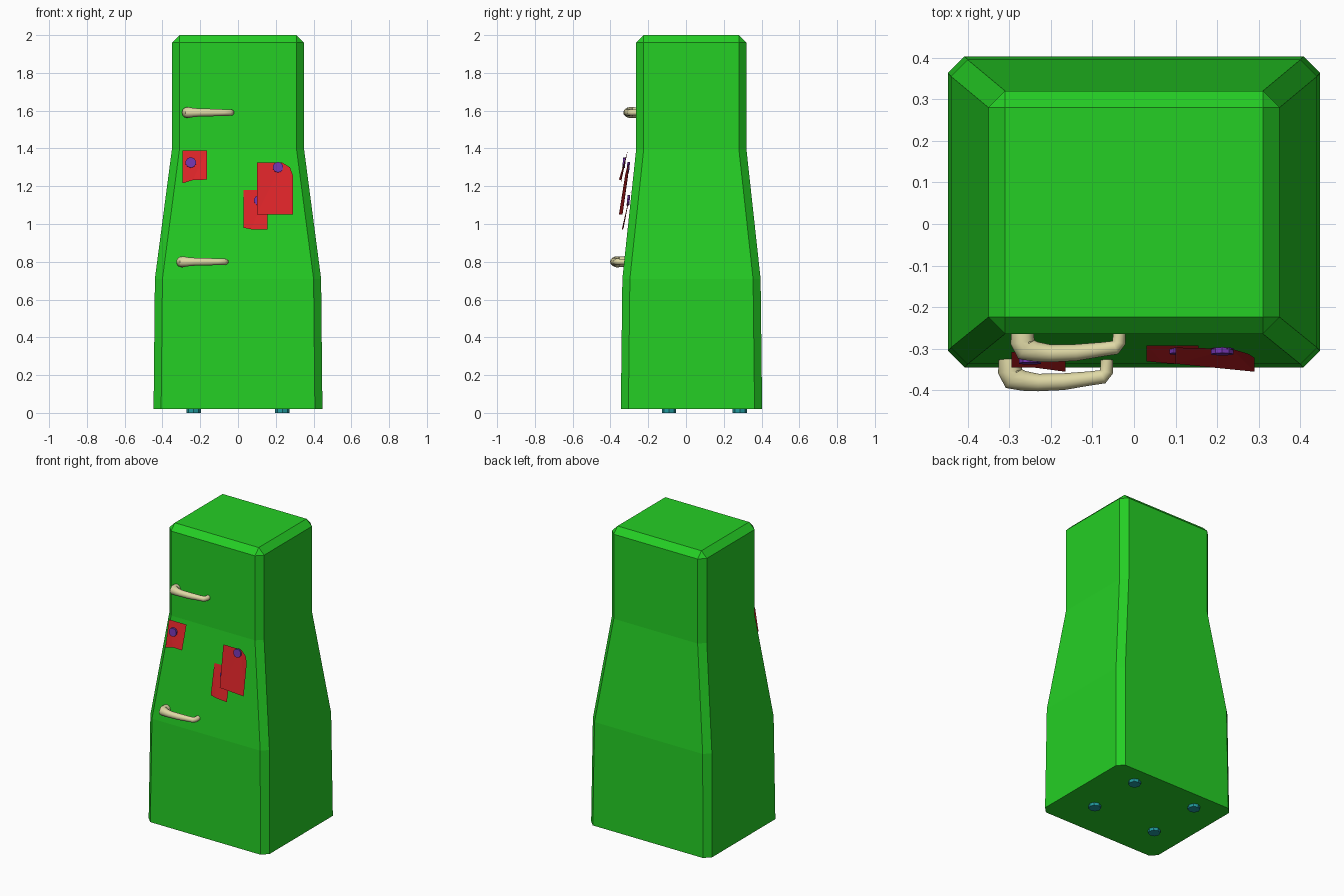
import bpy
import bmesh
import math

cube = bpy.data.objects.get("Cube")
if cube:
    bpy.data.objects.remove(cube, do_unlink=True)


def material(name, rgb):
    m = bpy.data.materials.new(name)
    m.use_nodes = True
    m.diffuse_color = (*rgb, 1)
    m.node_tree.nodes["Principled BSDF"].inputs["Base Color"].default_value = (*rgb, 1)
    return m


GREEN = material("green enamel", (0.018, 0.62, 0.018))
RED = material("red paper", (0.72, 0.018, 0.022))
PURPLE = material("purple magnet", (0.17, 0.035, 0.42))
BONE = material("ivory handle", (0.74, 0.69, 0.38))
TEAL = material("teal rubber", (0.015, 0.32, 0.34))


def finish(name, bm, mat):
    me = bpy.data.meshes.new(name)
    bm.to_mesh(me)
    bm.free()
    me.materials.append(mat)
    ob = bpy.data.objects.new(name, me)
    bpy.context.collection.objects.link(ob)
    return ob


def cylinder(name, mat, centre, radius, depth, sides, tilt=0.0):
    bpy.ops.mesh.primitive_cylinder_add(vertices=sides, radius=radius, depth=depth,
                                        location=centre, rotation=(tilt, 0, 0))
    ob = bpy.context.object
    ob.name = name
    ob.data.materials.append(mat)


# Cabinet: chamfered rectangles lofted upward (z, half width, front y, back y)
CHAMFER = 0.04
sections = [(0.02, 0.447, -0.345, 0.403), (0.71, 0.44, -0.337, 0.395),
            (1.395, 0.35, -0.264, 0.32), (1.96, 0.35, -0.264, 0.32)]
bm = bmesh.new()
rings = []
for z, w, front, back in sections:
    c = CHAMFER
    outline = [(-w + c, front), (w - c, front), (w, front + c), (w, back - c),
               (w - c, back), (-w + c, back), (-w, back - c), (-w, front + c)]
    rings.append([bm.verts.new((x, y, z)) for x, y in outline])
for low, high in zip(rings, rings[1:]):
    for i in range(8):
        j = (i + 1) % 8
        bm.faces.new((low[i], low[j], high[j], high[i]))
bm.faces.new(rings[0][::-1])
# Bevelled top: four slopes, four corner triangles, one lid
z, w, front, back = sections[-1]
w, front, back = w - CHAMFER, front + CHAMFER, back - CHAMFER
lid = [bm.verts.new((x, y, z + CHAMFER))
       for x, y in ((-w, front), (w, front), (w, back), (-w, back))]
top = rings[-1]
for k in range(4):
    n = (k + 1) % 4
    bm.faces.new((top[2 * k], top[2 * k + 1], lid[n], lid[k]))
    bm.faces.new((top[2 * k + 1], top[(2 * k + 2) % 8], lid[n]))
bm.faces.new(lid)
bmesh.ops.recalc_face_normals(bm, faces=bm.faces)
finish("cabinet", bm, GREEN)

# Feet
for x, side in ((-0.235, "right"), (0.235, "left")):
    for y, end in ((-0.09, "front"), (0.285, "back")):
        cylinder(f"{end}_{side}_foot", TEAL, (x, y, 0.0125), 0.038, 0.025, 8)

# Handles: tapered tubes (x, y, radius) bent back to the door at each end
handle_path = [(-0.268, -0.255, 0.027), (-0.268, -0.285, 0.029), (-0.262, -0.300, 0.029),
               (-0.235, -0.307, 0.024), (-0.20, -0.311, 0.021), (-0.14, -0.309, 0.020),
               (-0.075, -0.301, 0.017), (-0.045, -0.297, 0.017), (-0.036, -0.285, 0.016),
               (-0.035, -0.255, 0.015)]


def handle(name, dx, dy, z):
    bm = bmesh.new()
    rings = []
    sides = 12
    for i, (x, y, r) in enumerate(handle_path):
        a = handle_path[max(i - 1, 0)]
        b = handle_path[min(i + 1, len(handle_path) - 1)]
        length = math.hypot(b[0] - a[0], b[1] - a[1])
        nx, ny = (b[1] - a[1]) / length, -(b[0] - a[0]) / length
        ring = []
        for s in range(sides):
            t = math.tau * s / sides
            u = r * math.cos(t)
            ring.append(bm.verts.new((x + dx + nx * u, y + dy + ny * u, z + r * math.sin(t))))
        rings.append(ring)
    for p, q in zip(rings, rings[1:]):
        for i in range(sides):
            j = (i + 1) % sides
            bm.faces.new((p[i], p[j], q[j], q[i]))
    bm.faces.new(rings[0][::-1])
    bm.faces.new(rings[-1])
    bmesh.ops.recalc_face_normals(bm, faces=bm.faces)
    ob = finish(name, bm, BONE)
    bpy.ops.object.select_all(action="DESELECT")
    ob.select_set(True)
    bpy.context.view_layer.objects.active = ob
    bpy.ops.object.shade_smooth_by_angle(angle=math.radians(50))


handle("upper_handle", 0, 0, 1.59)
handle("lower_handle", -0.03, -0.07, 0.80)


# Paper notes: single sheets whose lower edge lifts off the door
def note(name, corners):
    bm = bmesh.new()
    bm.faces.new([bm.verts.new(p) for p in corners])
    bmesh.ops.triangulate(bm, faces=bm.faces)
    finish(name, bm, RED)


note("right_note", [(-0.295, -0.345, 1.215), (-0.24, -0.345, 1.232), (-0.165, -0.355, 1.235),
                    (-0.165, -0.308, 1.39), (-0.295, -0.308, 1.39)])
note("small_left_note", [(0.03, -0.33, 0.98), (0.07, -0.334, 0.972), (0.155, -0.34, 0.97),
                         (0.155, -0.292, 1.18), (0.03, -0.292, 1.18)])
note("large_left_note", [(0.10, -0.336, 1.05), (0.29, -0.355, 1.05), (0.29, -0.322, 1.26),
                         (0.275, -0.312, 1.30), (0.235, -0.30, 1.325), (0.10, -0.297, 1.325)])

# Magnets
for name, x, y, z in (("right_magnet", -0.25, -0.328, 1.325),
                      ("small_note_magnet", 0.112, -0.305, 1.125),
                      ("large_note_magnet", 0.212, -0.306, 1.30)):
    cylinder(name, PURPLE, (x, y, z), 0.028, 0.014, 10, math.radians(84))
